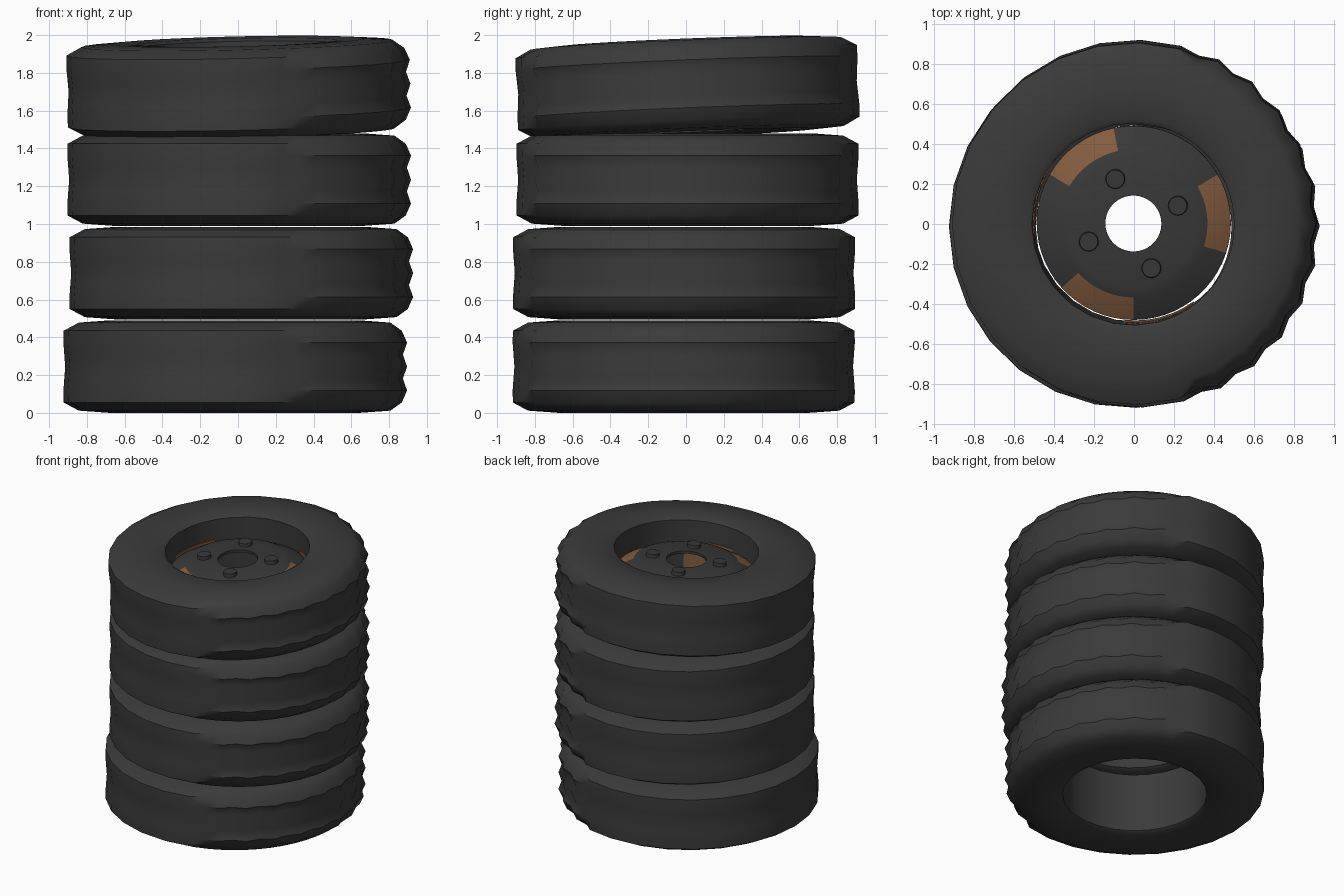
import bpy
import bmesh
from math import radians, cos, sin, pi
from mathutils import Matrix

cube = bpy.data.objects.get("Cube")
if cube:
    bpy.data.objects.remove(cube, do_unlink=True)


def material(name, rgb):
    m = bpy.data.materials.new(name)
    m.use_nodes = True
    m.diffuse_color = (*rgb, 1)
    bsdf = m.node_tree.nodes["Principled BSDF"]
    bsdf.inputs["Base Color"].default_value = (*rgb, 1)
    bsdf.inputs["Roughness"].default_value = 0.9
    return m


rubber = material("charcoal rubber", (0.043, 0.043, 0.043))
steel = material("dark steel", (0.04, 0.04, 0.04))
rust = material("rust brown", (0.23, 0.105, 0.05))

HEIGHT = 0.49
HALF = HEIGHT / 2


def finish(name, bm, mats, matrix, smooth=40):
    bmesh.ops.recalc_face_normals(bm, faces=bm.faces)
    mesh = bpy.data.meshes.new(name)
    bm.to_mesh(mesh)
    bm.free()
    obj = bpy.data.objects.new(name, mesh)
    bpy.context.collection.objects.link(obj)
    for m in mats:
        mesh.materials.append(m)
    obj.matrix_world = matrix
    bpy.ops.object.select_all(action="DESELECT")
    obj.select_set(True)
    bpy.context.view_layer.objects.active = obj
    bpy.ops.object.shade_smooth_by_angle(angle=radians(smooth))
    return obj


def sweep(bm, angles, section, closed_ring=True, closed_section=True):
    """Sweep a section function (column, angle) -> [(r, z)] about the z axis."""
    rings = [[bm.verts.new((r * cos(a), r * sin(a), z)) for r, z in section(i, a)]
             for i, a in enumerate(angles)]
    n, k = len(rings), len(rings[0])
    for i in range(n if closed_ring else n - 1):
        a, b = rings[i], rings[(i + 1) % n]
        for j in range(k if closed_section else k - 1):
            bm.faces.new((a[j], b[j], b[(j + 1) % k], a[(j + 1) % k]))


# Tyre: broad facets on one half, finer worn tread blocks on the other
worn = [radians(-75 + 150 * i / 24) for i in range(24)]
plain = [radians(75 + 210 * i / 16) for i in range(16)]
tyre_angles = worn + plain
ROWS = 7


def tyre_section(col, a):
    is_worn = 0 < col < len(worn)
    tread = []
    for row in range(ROWS):
        z = -0.19 + 0.38 * row / (ROWS - 1)
        if is_worn:
            r = 0.89 + 0.011 * (-1) ** (row + 1) + 0.012 * (-1) ** col
        else:
            r = 0.897 + 0.014 * abs(z) / 0.19
        if row in (0, ROWS - 1):
            r -= 0.006
        tread.append((r, z))
    lower = [(0.505, 0.02 - HALF), (0.53, 0.005 - HALF), (0.66, -HALF), (0.825, 0.012 - HALF)]
    upper = [(r, -z) for r, z in reversed(lower)]
    return lower + tread + upper


def place(x, y, z, rx=0, ry=0):
    return (Matrix.Translation((x, y, z)) @ Matrix.Rotation(rx, 4, "X")
            @ Matrix.Rotation(ry, 4, "Y"))


top_place = place(0, 0.008, 1.722, 0.04, -0.023)
stack = {
    "bottom_tyre": place(-0.018, -0.012, HALF),
    "lower_middle_tyre": place(0.014, -0.01, HALF + 0.495),
    "upper_middle_tyre": place(0.003, 0.008, HALF + 0.99),
    "top_tyre": top_place,
}
for name, matrix in stack.items():
    bm = bmesh.new()
    sweep(bm, tyre_angles, tyre_section)
    finish(name, bm, [rubber], matrix)

# Wheel disc: flat hub with a central hole and a sloping outer band
HUB_Z = 0.15
disc_profile = [(0.14, HUB_Z - 0.02), (0.14, HUB_Z), (0.32, HUB_Z - 0.01),
                (0.37, HUB_Z - 0.025), (0.485, HUB_Z - 0.09), (0.485, HUB_Z - 0.11),
                (0.36, HUB_Z - 0.045)]
bm = bmesh.new()
sweep(bm, [2 * pi * i / 60 for i in range(60)], lambda i, a: disc_profile)
# Three rusted patches on the outer band
for f in bm.faces:
    c = f.calc_center_median()
    angle = Matrix.Rotation(radians(16), 2) @ c.xy
    turn = (angle.angle_signed((1, 0)) if angle.length else 0) % (2 * pi / 3)
    if 0.4 < c.xy.length < 0.46 and c.z > HUB_Z - 0.065 and turn < radians(46):
        f.material_index = 1
finish("wheel_disc", bm, [steel, rust], top_place)

# Four wheel bolts
for i in range(4):
    a = radians(22 + 90 * i)
    bm = bmesh.new()
    bmesh.ops.create_cone(bm, cap_ends=True, segments=16, radius1=0.05, radius2=0.046,
                          depth=0.03)
    spot = Matrix.Translation((0.24 * cos(a), 0.24 * sin(a), HUB_Z + 0.005))
    finish(f"wheel_bolt_{i + 1}", bm, [steel], top_place @ spot)

# Rusted plates lining the opening below the disc
for i in range(3):
    start = 24 + 120 * i
    arc = [radians(start + 42 * j / 6) for j in range(7)]
    bm = bmesh.new()
    sweep(bm, arc, lambda c, a: [(0.498, -0.2), (0.498, 0.07), (0.504, 0.07), (0.504, -0.2)],
          closed_ring=False)
    finish(f"rust_plate_{i + 1}", bm, [rust], top_place)
